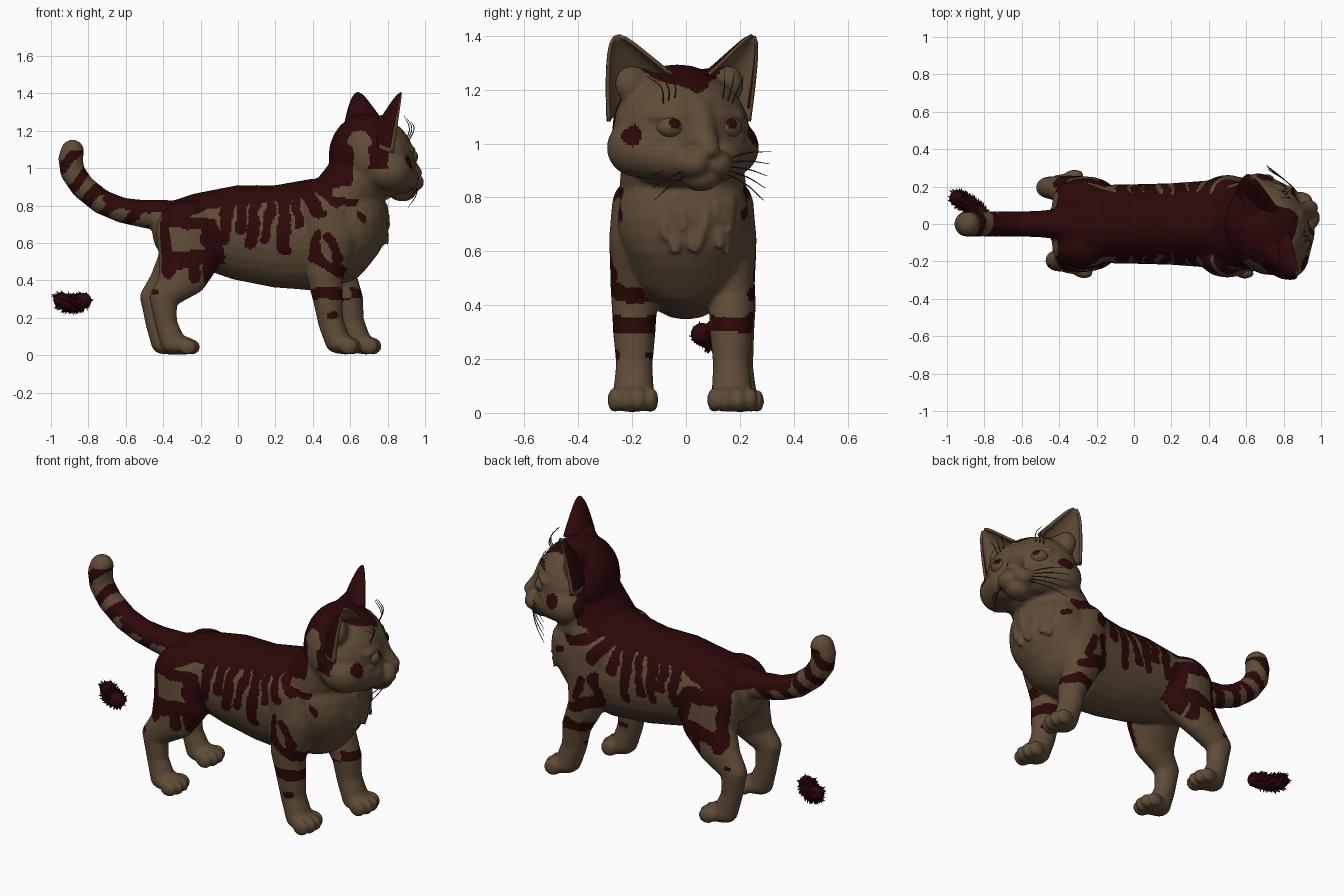
import bpy, bmesh, math, random
from mathutils import Vector, Matrix, noise

if "Cube" in bpy.data.objects:
    bpy.data.objects.remove(bpy.data.objects["Cube"])

random.seed(4)
YAW = math.radians(25)
CY, SY = math.cos(YAW), math.sin(YAW)
C = Vector((0.72, -0.02, 1.05))        # head centre
F = Vector((CY, SY, 0))                # head forward
L = Vector((-SY, CY, 0))               # head sideways


def material(name, col):
    m = bpy.data.materials.new(name)
    m.diffuse_color = (*col, 1)
    m.use_nodes = True
    m.node_tree.nodes["Principled BSDF"].inputs["Base Color"].default_value = m.diffuse_color
    return m


FUR = material("tan fur", (0.115, 0.072, 0.039))
RED = material("dark red stripe", (0.026, 0.0022, 0.0025))
HAIR = material("dark whisker", (0.045, 0.028, 0.018))


def sphere(u, v):
    b = bmesh.new()
    bmesh.ops.create_uvsphere(b, u_segments=u, v_segments=v, radius=1)
    b.verts.index_update()
    out = [tuple(p.co) for p in b.verts], [[p.index for p in f.verts] for f in b.faces]
    b.free()
    return out


BALL, FINE = sphere(22, 12), sphere(40, 28)


def ball(geo, v, yaw=0, shape=BALL):
    """Add one ellipsoid (x, y, z, rx, ry, rz) to a (vertices, faces) pair."""
    x, y, z, rx, ry, rz = v
    c, s, n = math.cos(yaw), math.sin(yaw), len(geo[0])
    geo[0].extend((x + c * rx * a - s * ry * b, y + s * rx * a + c * ry * b, z + rz * d) for a, b, d in shape[0])
    geo[1].extend([i + n for i in f] for f in shape[1])


def chain(geo, pts, steps=6, yaw=0):
    """Row of overlapping ellipsoids along a path."""
    ball(geo, pts[0], yaw)
    for a, b in zip(pts, pts[1:]):
        for i in range(1, steps + 1):
            ball(geo, [p + (q - p) * i / steps for p, q in zip(a, b)], yaw)


def H(f, l, z):
    """Head coordinates (forward, side, height) to world."""
    p = C + f * F + l * L
    return Vector((p.x, p.y, z))


def head(geo, pts, steps=5):
    chain(geo, [(*H(*p[:3]), *p[3:]) for p in pts], steps, YAW)


def finish(name, geo, mats, mods=(), rule=None):
    """Make the object, apply modifiers, colour faces by a rule."""
    me = bpy.data.meshes.new(name)
    me.from_pydata(geo[0], [], geo[1])
    ob = bpy.data.objects.new(name, me)
    bpy.context.collection.objects.link(ob)
    for kind, props in mods:
        m = ob.modifiers.new(kind, kind)
        for k, v in props.items():
            setattr(m, k, v)
    if mods:
        dg = bpy.context.evaluated_depsgraph_get()
        new = bpy.data.meshes.new_from_object(ob.evaluated_get(dg))
        ob.modifiers.clear()
        ob.data = me = new
    b = bmesh.new()
    b.from_mesh(me)
    bmesh.ops.recalc_face_normals(b, faces=b.faces)
    b.to_mesh(me)
    b.free()
    me.materials.clear()
    for m in mats:
        me.materials.append(m)
    for p in me.polygons:
        p.use_smooth = True
        p.material_index = int(rule(p.center, p.normal)) if rule else 0


# ---- stripe pattern: strokes (x, z, x, z, radius) seen from the side ----
STROKES = [
    (-.42, .76, -.38, .46, .045), (-.38, .5, -.2, .52, .045), (-.36, .72, -.15, .7, .035),
    (-.15, .66, -.11, .47, .05), (-.24, .52, -.23, .42, .035), (-.16, .48, -.15, .33, .025),
    (-.45, .34, -.44, .34, .015), (-.05, .82, -.07, .62, .032), (.02, .85, .02, .68, .03),
    (.1, .85, .07, .6, .03), (.18, .82, .14, .62, .026), (.25, .86, .24, .57, .032),
    (.3, .86, .33, .7, .024), (.33, .9, .44, .76, .038), (.4, .93, .54, .83, .038),
    (.43, .65, .4, .52, .03), (.4, .52, .56, .44, .032), (.49, .63, .54, .51, .026),
    (.65, .75, .68, .73, .016), (.4, .33, .66, .33, .032), (.48, .21, .53, .21, .014),
    (.5, .95, .6, .82, .038)]
SADDLE = [(-.6, .78), (-.3, .74), (-.05, .8), (.1, .81), (.3, .83), (.45, .87), (.62, 1.02)]


def saddle(x):
    for (a, za), (b, zb) in zip(SADDLE, SADDLE[1:]):
        if a <= x < b:
            return za + (zb - za) * (x - a) / (b - a)
    return 9


def striped(p, n):
    q = p + noise.noise_vector(p * 13) * 0.02
    x, y, z = q
    if x < -.48 and z > .6:                                   # tail rings
        return z < 1.09 and (((z - x) * 6.3) % 1 < .5 or (n.z > .1 and x > -.72))
    d = q - C
    if z > .84 and d.length < .36 and x > .5:                 # head markings
        f, l = d.dot(F), abs(d.dot(L))
        crown = z > 1.19 + l * .5 and f < .17
        cheek = (f - .1) ** 2 + (l - .25) ** 2 + ((z - 1.03) * 1.2) ** 2 < .0022
        gap = -.19 < f < -.12 and l > .11 and z < 1.2
        return crown or cheek or (f < -.03 and z > (1.0 if f > -.15 else .9) and not gap) or (x < .57 and z > .9)
    if z > saddle(x):
        return True
    if n.z < -.7 or abs(y) < .09 or (x < 0 and (n.y * y < 0 or n.x < -.8)):
        return False
    for ax, az, bx, bz, r in STROKES:
        ux, uz, vx, vz = bx - ax, bz - az, x - ax, z - az
        t = max(0, min(1, (ux * vx + uz * vz) / (ux * ux + uz * uz)))
        if (vx - ux * t) ** 2 + (vz - uz * t) ** 2 < r * r:
            return True
    return False


# ---- body, legs, tail and head fused into one skin ----
g = ([], [])
chain(g, [(-.32, 0, .665, .14, .19, .165), (-.2, 0, .67, .15, .21, .2), (0, 0, .655, .15, .215, .255),
          (.2, 0, .635, .15, .22, .275), (.4, 0, .645, .18, .235, .3), (.55, 0, .665, .2, .245, .28),
          (.62, -.01, .72, .185, .245, .25)])
chain(g, [(.53, -.01, .76, .2, .245, .2), (.655, -.015, .97, .175, .225, .15)])
chain(g, [(-.38, 0, .745, .08, .085, .085), (-.5, 0, .755, .07, .072, .075), (-.62, 0, .775, .066, .068, .068),
          (-.73, 0, .82, .066, .068, .066), (-.83, 0, .9, .066, .068, .066), (-.885, 0, .98, .066, .068, .066),
          (-.895, 0, 1.05, .066, .068, .066), (-.885, 0, 1.09, .063, .066, .063)])
for s in (-1, 1):
    d = -.01 - .025 * s                                       # hind leg and paw
    chain(g, [(-.27, s * .12, .66, .17, .125, .17), (-.26, s * .155, .52, .165, .1, .14),
              (-.31 + d, s * .185, .4, .13, .075, .09), (-.415 + d, s * .195, .31, .075, .06, .07),
              (-.4 + d, s * .195, .17, .06, .055, .06), (-.36 + d, s * .2, .06, .07, .065, .055),
              (-.31 + d, s * .2, .052, .07, .075, .05)])
    e, o = .06 + .055 * s, -.012                              # front leg and paw
    chain(g, [(.48, s * .16 + o, .76, .14, .105, .12), (.5, s * .16 + o, .64, .15, .115, .16),
              (.46 + e * .6, s * .18 + o, .44, .1, .088, .1), (.475 + e, s * .18 + o, .3, .08, .08, .08),
              (.49 + e, s * .18 + o, .18, .068, .068, .08), (.53 + e, s * .183 + o, .07, .07, .078, .06),
              (.57 + e, s * .185 + o, .053, .06, .085, .05)])
    for k in (-.068, -.024, .024, .068):                      # toes
        dx = -.018 if abs(k) > .05 else 0
        ball(g, (-.265 + d + dx, s * .2 + k * .95, .044, .05, .026, .043))
        ball(g, (.605 + e + dx, s * .185 + o + k, .048, .05, .027, .047))
# chest tufts
for i in range(20):
    y, z = random.uniform(-.1, .19), random.uniform(.63, .8)
    x = .62 + .185 * math.sqrt(max(0, 1 - ((y + .01) / .245) ** 2 - ((z - .72) / .25) ** 2))
    chain(g, [(x - .012, y, z, .02, .018, .03), (x + .006, y, z - .05, .008, .008, .012)], 4)
# skull, cheeks, muzzle, brows, eyelids, chin, nose bridge
head(g, [(-.03, 0, 1.065, .2, .25, .23), (.0, 0, 1.05, .215, .265, .225)], 1)
for s in (-1, 1):
    head(g, [(.02, s * .185, .985, .12, .115, .11), (.12, s * .09, .95, .1, .1, .09)])
    head(g, [(.2, s * .045, .925, .078, .065, .056)])
    head(g, [(.165, s * .07, 1.105, .04, .035, .025), (.13, s * .165, 1.1, .045, .035, .024)])
    head(g, [(.17, s * .075, 1.015, .035, .035, .018), (.135, s * .165, 1.02, .04, .035, .018)])
    head(g, [(-.03, s * .12, 1.2, .07, .08, .08), (-.01, s * .2, 1.22, .05, .06, .07)])
head(g, [(.175, 0, .872, .075, .07, .05)])
head(g, [(.15, 0, 1.12, .06, .065, .06), (.195, 0, 1.03, .05, .055, .05), (.252, 0, .975, .038, .042, .03)])
finish("cat_body", g, [FUR, RED],
       [("REMESH", dict(mode='VOXEL', voxel_size=.01)), ("SMOOTH", dict(factor=.5, iterations=8))], striped)

TURN = math.radians(25)                                       # ears open outwards
for s, side in ((-1, "right"), (1, "left")):
    # cupped ear, dark on the back and tan inside
    g = ([], [])
    ct, st = math.cos(TURN), math.sin(TURN)
    out = ct * F + s * st * L
    for i in range(15):
        t = i / 14
        w, dep = .138 * (1 - t) ** .65 + .008, .1 * (1 - t) ** .7 + .006
        for j in range(17):
            a = math.radians(-95 + 190 * j / 16)
            q, r = w * math.sin(a), dep * math.cos(a)
            g[0].append(H(.03 + .01 * t - r * ct - q * .8 * st, s * (.18 + .1 * t + q * .8 * ct - r * st * .6),
                          1.17 + .228 * t - q * .6 * (1 - .6 * t)))
            if i and j:
                k = i * 17 + j
                g[1].append((k, k - 1, k - 18, k - 17))
    finish(side + "_ear", g, [FUR, RED], [("SOLIDIFY", dict(thickness=.014, offset=0))],
           lambda p, n: n.dot(out) < .05 and p.z > 1.12)
    # eyeball with a dark upper iris
    g = ([], [])
    eye = H(.162, s * .117, 1.06)
    ball(g, (*eye, .045, .055, .042), YAW, FINE)
    finish(side + "_eye", g, [FUR, RED], (),
           lambda p, n: (p - eye).dot(F) > .015 and math.hypot((p - eye).dot(L), p.z - 1.074) < .021)
    # whiskers and brow hairs
    cu = bpy.data.curves.new(side + "_whiskers", 'CURVE')
    cu.dimensions, cu.bevel_depth, cu.bevel_resolution, cu.resolution_u = '3D', .0028, 1, 5
    reach = .31 if s > 0 else .2
    lines = [((.23, .075, .94 - .012 * k), (.19, .5 * reach + .03, .965 - .03 * k),
              (.13, reach - .008 * k, .97 - .045 * k)) for k in range(5)]
    lines += [((.15, .1 + .02 * k, 1.15), (.17, .1 + .03 * k, 1.21), (.13, .12 + .04 * k, 1.28 - .015 * k))
              for k in range(3)]
    for ln in lines:
        sp = cu.splines.new('BEZIER')
        sp.bezier_points.add(2)
        for bp, (f, l, z), r in zip(sp.bezier_points, ln, (1, .9, .4)):
            bp.co, bp.radius = H(f, s * l, z), r
            bp.handle_left_type = bp.handle_right_type = 'AUTO'
    cu.materials.append(HAIR)
    bpy.context.collection.objects.link(bpy.data.objects.new(side + "_whiskers", cu))

# ---- loose fluffy tuft behind the cat ----
g = ([], [])
path = [Vector(p) for p in ((-.945, .14, .295), (-.91, .12, .275), (-.865, .095, .275), (-.825, .06, .292))]
chain(g, [(*p, .042, .042, .042) for p in path], 4)
for i in range(280):
    k = random.randrange(3)
    p = path[k].lerp(path[k + 1], random.random())
    d = Vector([random.gauss(0, 1) for _ in range(3)]).normalized()
    lean = (d + Vector((-.7, .3, .1))).normalized()
    u = lean.orthogonal().normalized() * .011
    v = lean.cross(u)
    b, n = p + d * .033, len(g[0])
    g[0].extend((b + u, b + v, b - u, b - v, b + lean * .034))
    g[1].extend([(n, n + 1, n + 4), (n + 1, n + 2, n + 4), (n + 2, n + 3, n + 4), (n + 3, n, n + 4),
                 (n + 3, n + 2, n + 1, n)])
finish("fluffy_tuft", g, [RED])
